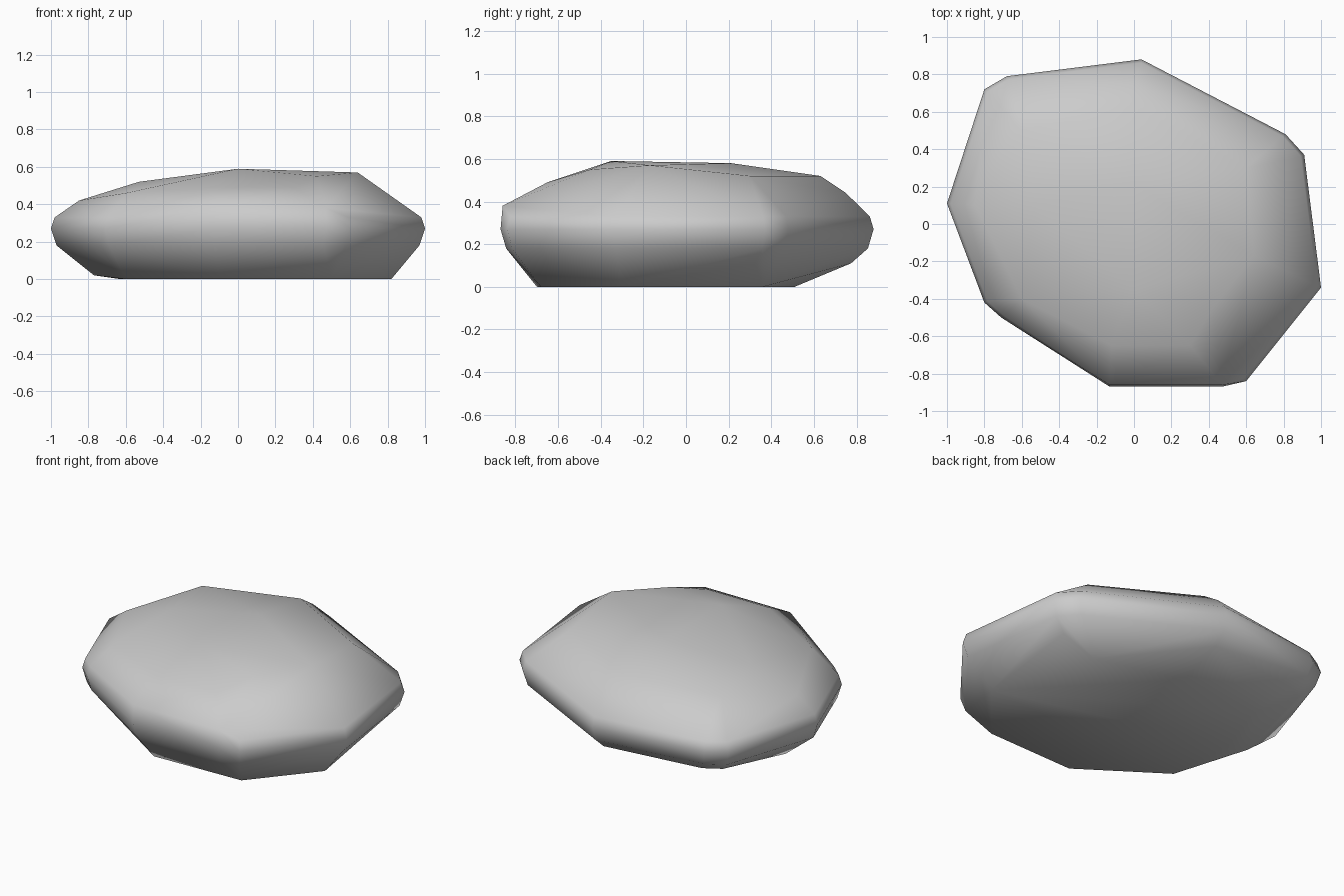
import bpy, bmesh

if "Cube" in bpy.data.objects:
    bpy.data.objects.remove(bpy.data.objects["Cube"])

# Girdle outline seen from above
outline = [(-1, .11), (-.8, .72), (-.68, .79), (.04, .88), (.81, .48), (.91, .37),
           (1, -.34), (.6, -.84), (.47, -.87), (-.13, -.87), (-.71, -.5), (-.8, -.42)]
# Belly rings: (scale, height)
rings = [(.88, .11), (.97, .18), (1, .27), (.98, .33)]

points = [(x * s, y * s, z) for s, z in rings for x, y in outline]

# Flat underside
points += [(x, y, 0) for x, y in [(-.63, .1), (-.5, .48), (.05, .51), (.6, .36),
                                  (.82, -.3), (.5, -.68), (-.1, -.7), (-.6, -.36)]]
points += [(-.77, .1, .02)]

# Crown facets and shoulders
points += [(.64, -.17, .57), (.6, .3, .52), (.42, -.45, .55), (0, -.35, .59),
           (0, .21, .58), (0, .63, .52), (0, .75, .44), (-.53, .1, .52),
           (-.6, .5, .49), (-.85, .1, .42), (-.6, -.4, .46),
           (.3, -.65, .49), (-.12, -.65, .49), (.47, -.86, .38), (-.13, -.86, .38)]

# Rock: one hull around all the points, smooth shaded
bm = bmesh.new()
for p in points:
    bm.verts.new(p)
hull = bmesh.ops.convex_hull(bm, input=bm.verts)
loose = {g for g in hull["geom_interior"] + hull["geom_unused"]
         if isinstance(g, bmesh.types.BMVert)}
bmesh.ops.delete(bm, geom=list(loose), context='VERTS')
bmesh.ops.recalc_face_normals(bm, faces=bm.faces)
for f in bm.faces:
    f.smooth = True
mesh = bpy.data.meshes.new("rock")
bm.to_mesh(mesh)
bm.free()
rock = bpy.data.objects.new("rock", mesh)
bpy.context.collection.objects.link(rock)
